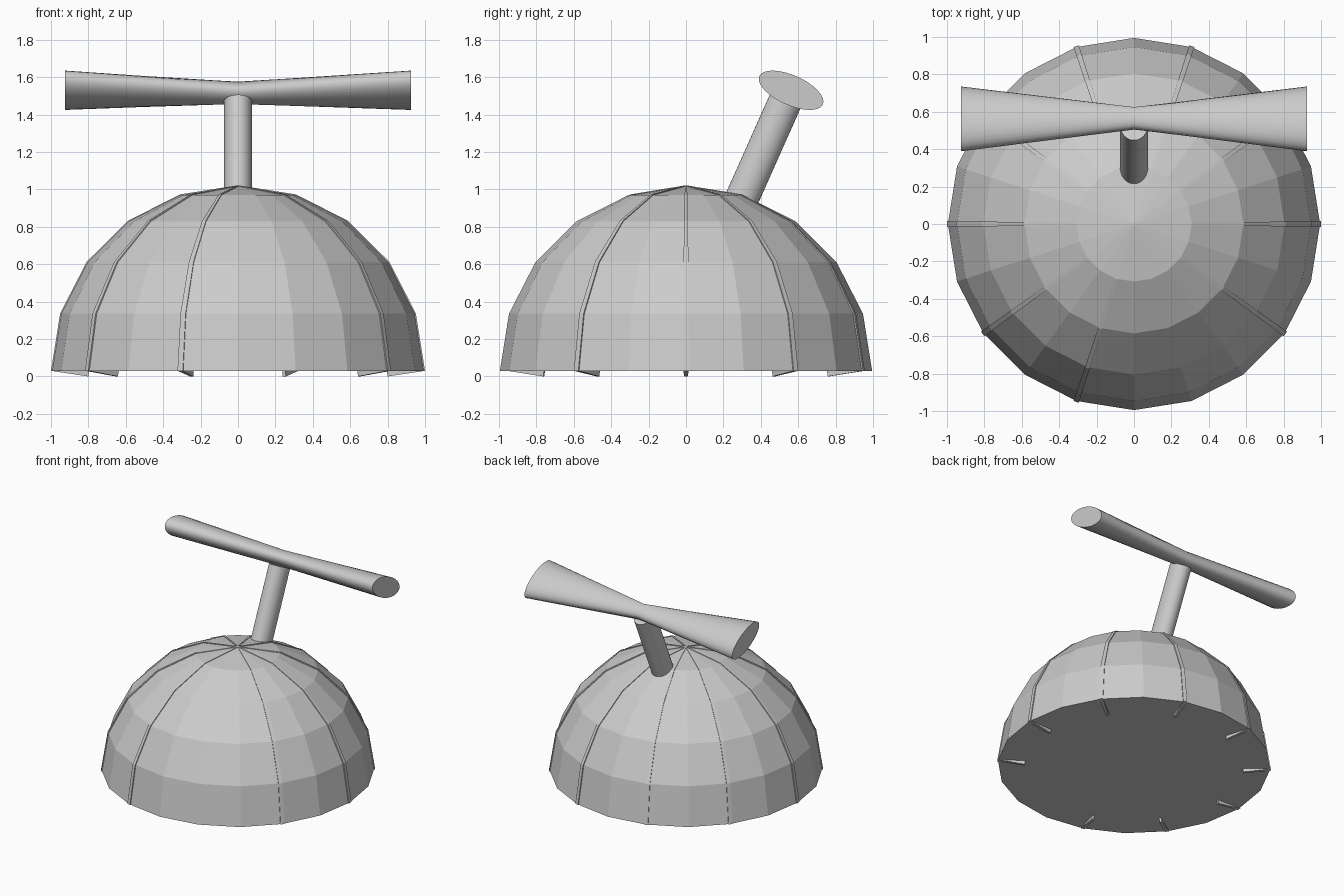
import bpy, bmesh
from math import sin, cos, pi, radians
from mathutils import Vector

if "Cube" in bpy.data.objects:
    bpy.data.objects.remove(bpy.data.objects["Cube"])

BASE_Z = 0.03
TILT = radians(24)
U = Vector((0, cos(TILT), -sin(TILT)))   # across the tilted handle
V = Vector((0, sin(TILT), cos(TILT)))    # along the stem
X = Vector((1, 0, 0))


def make_object(name, bm, smooth=False):
    bmesh.ops.recalc_face_normals(bm, faces=bm.faces)
    mesh = bpy.data.meshes.new(name)
    bm.to_mesh(mesh)
    bm.free()
    obj = bpy.data.objects.new(name, mesh)
    bpy.context.collection.objects.link(obj)
    if smooth:
        bpy.ops.object.select_all(action='DESELECT')
        obj.select_set(True)
        bpy.context.view_layer.objects.active = obj
        bpy.ops.object.shade_smooth_by_angle(angle=radians(30))
    return obj


def loft(name, rings, smooth=False):
    """Bridge equal-length rings of points and cap both ends."""
    bm = bmesh.new()
    loops = [[bm.verts.new(p) for p in ring] for ring in rings]
    n = len(loops[0])
    for a, b in zip(loops, loops[1:]):
        for i in range(n):
            j = (i + 1) % n
            bm.faces.new((a[i], a[j], b[j], b[i]))
    bm.faces.new(loops[0])
    bm.faces.new(loops[-1])
    bmesh.ops.remove_doubles(bm, verts=bm.verts, dist=0.0001)
    return make_object(name, bm, smooth)


def ellipse(center, a, b, ra, rb, n=32):
    return [Vector(center) + a * ra * cos(2 * pi * i / n) + b * rb * sin(2 * pi * i / n)
            for i in range(n)]


# Faceted dome: 20 sides, five latitude bands, closed underneath
bm = bmesh.new()
rings = []
for k in range(5):
    lat = radians(18 * k)
    ring = ellipse((0, 0, BASE_Z + 0.988 * sin(lat)), X, Vector((0, 1, 0)),
                   0.995 * cos(lat), 0.995 * cos(lat), 20)
    rings.append([bm.verts.new(p) for p in ring])
apex = bm.verts.new((0, 0, BASE_Z + 0.988))
for i in range(20):
    j = (i + 1) % 20
    for a, b in zip(rings, rings[1:]):
        bm.faces.new((a[i], a[j], b[j], b[i]))
    bm.faces.new((rings[-1][i], rings[-1][j], apex))
bm.faces.new(rings[0])
make_object("dome", bm)


# Thin meridian ribs whose feet slope below the dome
def rib(index):
    ang = radians(36 * index)
    out = Vector((cos(ang), sin(ang), 0))
    side = Vector((-sin(ang), cos(ang), 0))
    sections = []
    for k in range(6):
        lat = radians(18 * k)
        w = 0.004 + 0.011 * cos(lat)
        outer = out * 1.0 * cos(lat) + Vector((0, 0, BASE_Z + 0.992 * sin(lat)))
        inner = out * 0.8 * cos(lat) + Vector((0, 0, 0.8 * sin(lat)))
        sections.append([outer + side * w, outer - side * w,
                         inner - side * w * 0.6, inner + side * w * 0.6])
    loft(f"rib_{index}", sections)


for index in range(9):       # the front-right position is left empty
    if index != 8:
        rib(index)
rib(9)

bpy.data.objects.remove(bpy.data.objects["rib_8"]) if "rib_8" in bpy.data.objects else None

# Leaning stem
top = Vector((0, 0.53, 1.47))
loft("stem", [ellipse(top - V * 0.65, X, U, 0.075, 0.09),
              ellipse(top, X, U, 0.075, 0.09)], smooth=True)

# Handle bar: wide flat ends, narrow round waist
loft("handle_bar", [ellipse((-0.925, 0.562, 1.53), U, V, 0.186, 0.08),
                    ellipse((0, 0.565, 1.516), U, V, 0.06, 0.06),
                    ellipse((0.925, 0.562, 1.53), U, V, 0.186, 0.08)], smooth=True)
